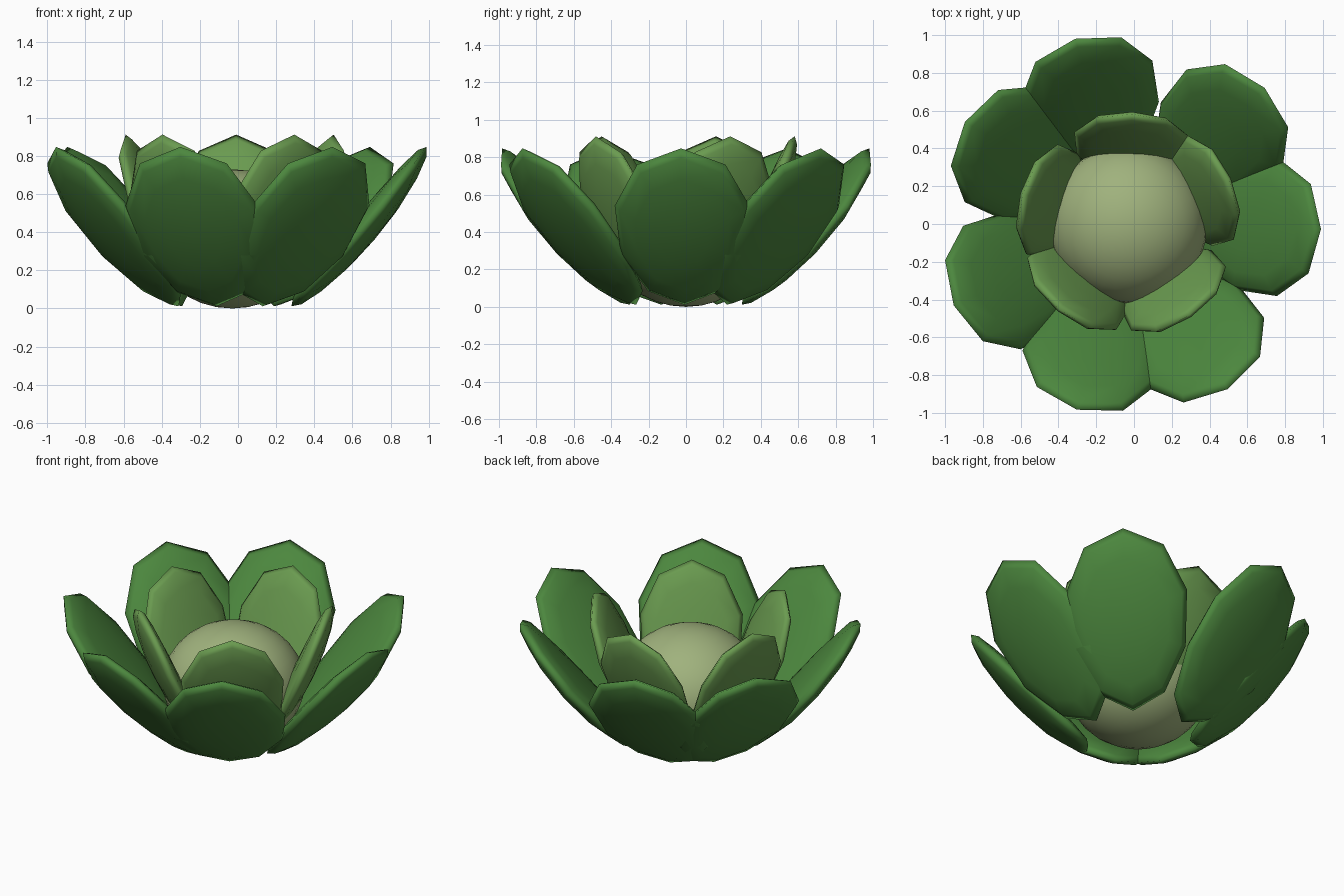
import bpy, bmesh
from math import radians, sin, cos, hypot
from mathutils import Matrix

if "Cube" in bpy.data.objects:
    bpy.data.objects.remove(bpy.data.objects["Cube"])

CX = -0.03  # flower axis


def material(name, rgb):
    m = bpy.data.materials.new(name)
    m.diffuse_color = (*rgb, 1)
    m.use_nodes = True
    m.node_tree.nodes["Principled BSDF"].inputs["Base Color"].default_value = m.diffuse_color
    return m


def finish(bm, name, mat):
    bmesh.ops.recalc_face_normals(bm, faces=bm.faces)
    for f in bm.faces:
        f.smooth = True
    me = bpy.data.meshes.new(name)
    bm.to_mesh(me)
    bm.free()
    me.materials.append(mat)
    bpy.context.collection.objects.link(bpy.data.objects.new(name, me))


def petal(name, angle, base, tip, width, thick, bend, taper, mat):
    """Flattened ten-sided ellipsoid running from base (r, z) to tip (r, z)."""
    bm = bmesh.new()
    bmesh.ops.create_uvsphere(bm, u_segments=10, v_segments=8, radius=1)
    bmesh.ops.rotate(bm, verts=bm.verts, matrix=Matrix.Rotation(radians(18), 3, 'Z'))
    dr, dz = (tip[0] - base[0]) / 2, (tip[1] - base[1]) / 2
    n = hypot(dr, dz)
    a = radians(angle)
    for v in bm.verts:
        u = v.co.x / cos(radians(18))           # along the petal
        t = v.co.y * width * (1 + taper * u)    # across it
        w = v.co.z * thick + bend * (1 - u * u)  # outward bulge
        r = base[0] + dr * (1 + u) + w * dz / n
        z = base[1] + dz * (1 + u) - w * dr / n
        v.co = (CX + r * cos(a) - t * sin(a), r * sin(a) + t * cos(a), z)
    finish(bm, name, mat)


outer_mat = material("outer_green", (0.072, 0.242, 0.048))
inner_mat = material("inner_green", (0.144, 0.328, 0.08))
heart_mat = material("heart_green", (0.35, 0.445, 0.205))

# Outer ring of seven spreading petals
for i, ang in enumerate((358.5, 45, 106, 148, 205, 254.5, 301)):
    petal(f"outer_petal_{i + 1}", ang, (0.33, 0.03), (1.005, 0.825),
          0.365, 0.075, 0.028, 0.12, outer_mat)

# Inner ring of five steeper petals
for i, ang in enumerate((24, 88, 164, 231, 304)):
    petal(f"inner_petal_{i + 1}", ang, (0.22, 0.08), (0.575, 0.89),
          0.31, 0.065, 0.025, 0.08, inner_mat)

# Rounded heart
bm = bmesh.new()
bmesh.ops.create_uvsphere(bm, u_segments=32, v_segments=16, radius=1)
bmesh.ops.scale(bm, verts=bm.verts, vec=(0.42, 0.42, 0.365))
bmesh.ops.translate(bm, verts=bm.verts, vec=(CX, 0, 0.365))
finish(bm, "flower_heart", heart_mat)
